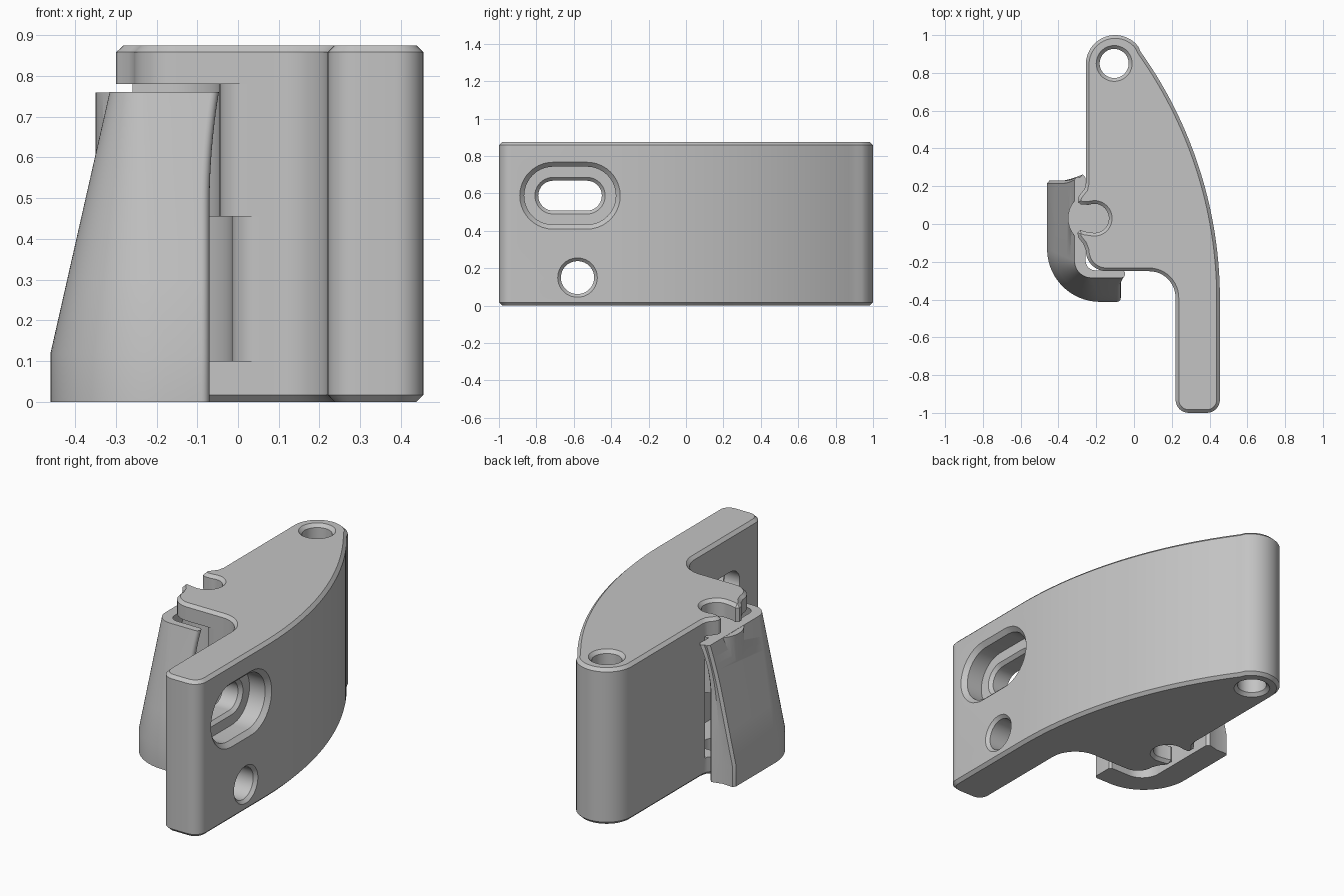
import bpy, bmesh
from math import cos, sin, radians
from mathutils import Vector

if "Cube" in bpy.data.objects:
    bpy.data.objects.remove(bpy.data.objects["Cube"])

grey = bpy.data.materials.new("plain_grey")
grey.use_nodes = True
COLOUR = (0.55, 0.55, 0.55, 1)
grey.diffuse_color = COLOUR
grey.node_tree.nodes["Principled BSDF"].inputs["Base Color"].default_value = COLOUR


def arc(cx, cy, r, a0, a1, n=12):
    angles = [radians(a0 + (a1 - a0) * i / n) for i in range(n + 1)]
    return [(cx + r * cos(a), cy + r * sin(a)) for a in angles]


def lerp(a, b, t):
    return a + (b - a) * t


def loft(name, rings, chamfer=0):
    """Skin a stack of equal rings, cap both ends, optionally chamfer the caps."""
    bm = bmesh.new()
    rows = [[bm.verts.new(p) for p in ring] for ring in rings]
    n = len(rows[0])
    for low, high in zip(rows, rows[1:]):
        for i in range(n):
            j = (i + 1) % n
            bm.faces.new((low[i], low[j], high[j], high[i]))
    caps = [bm.faces.new(rows[0][::-1]), bm.faces.new(rows[-1])]
    bmesh.ops.recalc_face_normals(bm, faces=bm.faces)
    if chamfer:
        edges = [e for f in caps for e in f.edges]
        bmesh.ops.bevel(bm, geom=edges, offset=chamfer, segments=1,
                        affect='EDGES', clamp_overlap=False)
    mesh = bpy.data.meshes.new(name)
    bm.to_mesh(mesh)
    bm.free()
    mesh.materials.append(grey)
    obj = bpy.data.objects.new(name, mesh)
    bpy.context.collection.objects.link(obj)
    return obj


def prism(name, pts, z0, z1, chamfer=0):
    return loft(name, [[(x, y, z) for x, y in pts] for z in (z0, z1)], chamfer)


def stadium(half, r):
    right = [(x + half, y) for x, y in arc(0, 0, r, -90, 90, 20)]
    left = [(x - half, y) for x, y in arc(0, 0, r, 90, 270, 20)]
    return right + left


def side_cutter(name, y, z, half, steps):
    """Hole along x, its radius changing by step."""
    return loft(name, [[(x, y + u, z + v) for u, v in stadium(half, r)] for x, r in steps])


def boolean(obj, other, operation):
    mod = obj.modifiers.new("boolean", 'BOOLEAN')
    mod.operation, mod.solver, mod.object = operation, 'EXACT', other
    bpy.context.view_layer.objects.active = obj
    bpy.ops.object.modifier_apply(modifier=mod.name)
    bpy.data.objects.remove(other)


def smooth(obj):
    bpy.ops.object.select_all(action='DESELECT')
    obj.select_set(True)
    bpy.context.view_layer.objects.active = obj
    bpy.ops.object.shade_smooth_by_angle(angle=radians(28))


# Body outline: arm, curved back, hinge end, snap slot, hook and inner fillet
PIVOT = Vector((-0.21, 0.03))
outline = arc(0.385, -0.93, 0.07, -90, 0, 8)
outline += arc(0.455 - 2.26, -0.4, 2.26, 0, 35.5, 28)
outline += arc(-0.1, 0.845, 0.155, 38, 180, 18)
outline += [(-0.255, 0.215), (-0.262, 0.185), (-0.283, 0.16), (-0.297, 0.137),
            (-0.296, 0.115), (-0.28, 0.103), (-0.255, 0.102)]
outline += arc(*PIVOT, 0.077, 112, -102, 22)
outline += [(-0.262, -0.04), (-0.284, -0.032), (-0.299, -0.046),
            (-0.296, -0.07), (-0.268, -0.105), (-0.255, -0.14)]
outline += arc(-0.145, -0.14, 0.11, 186, 270, 10)
outline += arc(0.08, -0.39, 0.14, 90, 0, 12)
outline += arc(0.29, -0.93, 0.07, 180, 270, 8)
body = prism("body", outline, 0, 0.875, 0.017)


# Recess behind the clip, wider in its lower half
def recess(name, r, z0, z1):
    edge = PIVOT.x + r
    pts = [(-0.6, 0.2), (PIVOT.x, 0.2)]
    pts += arc(PIVOT.x, 0.2 - r, r, 85, 0, 12)
    pts += arc(edge + 0.07, -0.18, 0.07, 180, 270, 8)
    pts += [(edge + 0.07, -0.35), (-0.6, -0.35)]
    return prism(name, pts, z0, z1)


boolean(body, recess("upper_recess", 0.165, 0.44, 0.78), 'DIFFERENCE')
boolean(body, recess("lower_recess", 0.195, 0.1, 0.455), 'DIFFERENCE')

# Hinge hole with countersunk ends
hinge_steps = [(-0.01, 0.105), (0.018, 0.077), (0.857, 0.077), (0.885, 0.105)]
hinge = loft("hinge_hole", [[(x - 0.105, y + 0.85, z) for x, y in arc(0, 0, r, 0, 350, 35)]
                            for z, r in hinge_steps])
boolean(body, hinge, 'DIFFERENCE')

# Arm holes: stepped adjustment slot and a round screw hole
slot_steps = [(0.16, 0.08), (0.315, 0.08), (0.333, 0.098), (0.334, 0.155),
              (0.431, 0.155), (0.465, 0.189)]
boolean(body, side_cutter("arm_slot", -0.62, 0.588, 0.09, slot_steps), 'DIFFERENCE')
screw_steps = [(0.2, 0.122), (0.237, 0.088), (0.438, 0.088), (0.465, 0.115)]
boolean(body, side_cutter("screw_hole", -0.58, 0.15, 0.001, screw_steps), 'DIFFERENCE')
smooth(body)


# Tapered L-shaped clip; t leans the outside in, s flares the inside
def clip_ring(z):
    t = max(0, (z - 0.12) / 0.64)
    s = max(0, (z - 0.48) / 0.28) ** 2
    x0, y0 = lerp(-0.46, -0.315, t), lerp(-0.412, -0.285, t)
    xi, yi = lerp(-0.31, -0.256, s), lerp(-0.28, -0.245, s)
    end, back = lerp(-0.07, -0.047, s), lerp(0.23, 0.25, s)
    r, ri = lerp(0.28, 0.09, t), lerp(0.11, 0.05, s)
    pts = [(xi, back - 0.005), (xi - 0.015, back + 0.012),
           (lerp(xi, x0, 0.5), back - 0.003), (x0 + 0.012, back), (x0, back - 0.015)]
    pts += arc(x0 + r, y0 + r, r, 180, 270, 20)
    pts += arc(end - 0.02, y0 + 0.02, 0.02, 270, 360, 5)
    pts += [(end, yi - 0.012), (end - 0.012, yi)]
    pts += arc(xi + ri, yi + ri, ri, 270, 180, 12)
    return [(x, y, z) for x, y in pts]


levels = [0, 0.12, 0.3, 0.48] + [0.48 + 0.28 * i / 8 for i in range(1, 9)]
clip = loft("clip", [clip_ring(z) for z in levels])

# Pivot barrel on the inside of the clip
barrel = prism("clip_barrel", arc(*PIVOT, 0.14, 0, 350, 35), 0.45, 0.759)
boolean(clip, barrel, 'UNION')
smooth(clip)
